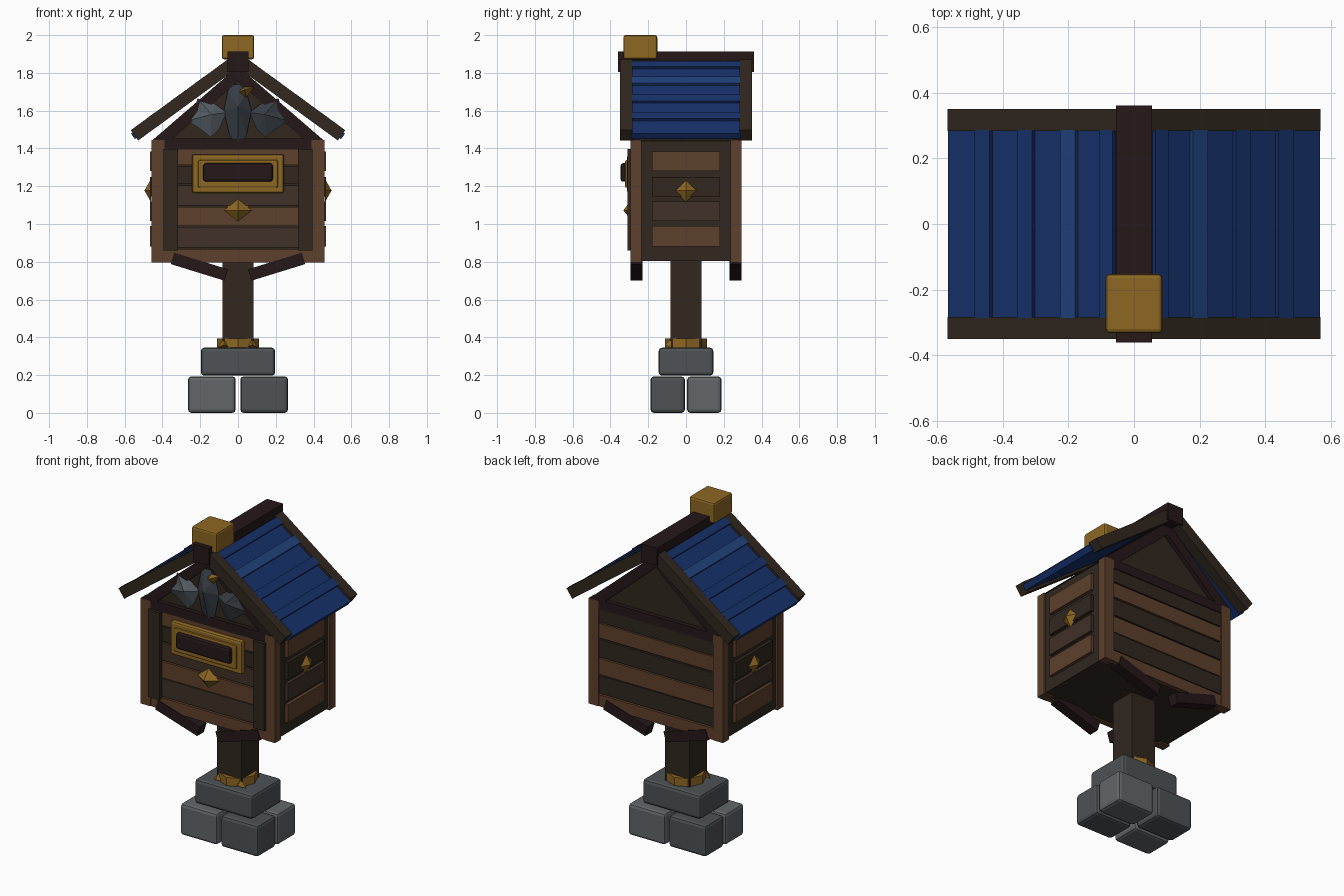
import bpy, bmesh
from math import atan2, hypot, pi, cos, sin
from mathutils import Matrix, Vector

if "Cube" in bpy.data.objects:
    bpy.data.objects.remove(bpy.data.objects["Cube"])


def mat(name, r, g, b):
    m = bpy.data.materials.new(name)
    m.diffuse_color = [(c / 255) ** 2.2 for c in (r, g, b)] + [1]
    m.use_nodes = True
    m.node_tree.nodes["Principled BSDF"].inputs["Base Color"].default_value = m.diffuse_color
    return m


DARK = mat("dark_wood", 52, 43, 36)
MID = mat("mid_wood", 66, 52, 43)
BROWN = mat("brown_wood", 94, 67, 48)
MAROON = mat("maroon_wood", 42, 30, 31)
GOLD = mat("gold", 140, 103, 40)
BLUE = mat("blue_roof", 29, 53, 108)
BLUE2 = mat("blue_batten", 38, 68, 125)
STONE = mat("stone", 78, 83, 85)
STONE2 = mat("light_stone", 98, 102, 104)
FEATHER = mat("feather", 58, 64, 70)
WING = mat("wing_feather", 84, 92, 98)


def finish(name, bm, m, bevel=0, segs=2):
    bmesh.ops.recalc_face_normals(bm, faces=bm.faces)
    me = bpy.data.meshes.new(name)
    bm.to_mesh(me)
    bm.free()
    me.materials.append(m)
    ob = bpy.data.objects.new(name, me)
    bpy.context.collection.objects.link(ob)
    if bevel:
        mod = ob.modifiers.new("bevel", 'BEVEL')
        mod.width, mod.segments = bevel, segs
    return ob


def box(name, x, y, z, m, bevel=0):
    bm = bmesh.new()
    bmesh.ops.create_cube(bm, size=1)
    for v in bm.verts:
        v.co = [(a[0] + a[1]) / 2 + c * (a[1] - a[0]) for a, c in zip((x, y, z), v.co)]
    return finish(name, bm, m, bevel)


def beam(name, p, q, thick, y, m, off=0):
    """Bar from p to q in the xz plane, spanning y, shifted along its normal."""
    d = Vector((q[0] - p[0], 0, q[1] - p[1]))
    n = Vector((-d.z, 0, d.x)).normalized()
    if n.z < 0:
        n = -n
    c = Vector(((p[0] + q[0]) / 2, (y[0] + y[1]) / 2, (p[1] + q[1]) / 2)) + n * off
    bm = bmesh.new()
    bmesh.ops.create_cube(bm, size=1, matrix=Matrix.Translation(c)
                          @ Matrix.Rotation(-atan2(d.z, d.x), 4, 'Y')
                          @ Matrix.Diagonal((d.length, y[1] - y[0], thick, 1)))
    return finish(name, bm, m)


def prism(name, pts, y0, y1, m):
    bm = bmesh.new()
    f = bm.faces.new([bm.verts.new((x, y0, z)) for x, z in pts])
    r = bmesh.ops.extrude_face_region(bm, geom=[f])
    for v in r['geom']:
        if isinstance(v, bmesh.types.BMVert):
            v.co.y = y1
    return finish(name, bm, m)


def faceted(name, pts, base, tip, m):
    """Outline in xz fanned to a raised tip point."""
    bm = bmesh.new()
    vs = [bm.verts.new((x, base, z)) for x, z in pts]
    t = bm.verts.new(tip)
    bm.faces.new(vs)
    for a, b in zip(vs, vs[1:] + vs[:1]):
        bm.faces.new((a, b, t))
    return finish(name, bm, m)


# Stone footing
for i, (sx, sy) in enumerate([(-1, -1), (1, -1), (-1, 1), (1, 1)]):
    xs = sorted((sx * 0.012, sx * 0.265))
    ys = sorted((sy * 0.006, sy * 0.188))
    box(f"base_stone_{i}", xs, ys, (0, 0.193), STONE2 if sx * sy > 0 else STONE, 0.018)
box("top_stone", (-0.197, 0.197), (-0.145, 0.145), (0.197, 0.345), STONE, 0.018)

# Post with gold collar and studs
box("post", (-0.083, 0.083), (-0.083, 0.083), (0.33, 0.82), DARK)
bm = bmesh.new()
bmesh.ops.create_cone(bm, cap_ends=True, segments=8, radius1=0.112, radius2=0.112,
                      depth=0.05, matrix=Matrix.Translation((0, 0, 0.37)))
finish("collar", bm, GOLD)
for s in (-1, 1):
    faceted("collar_stud", [(s * 0.075 - 0.035, 0.345), (s * 0.075 + 0.035, 0.345), (s * 0.075, 0.393)],
            -0.078, (s * 0.075, -0.112, 0.36), GOLD)

# Braces under the house
for s in (-1, 1):
    for y in ((-0.295, -0.23), (0.23, 0.295)):
        beam("brace", (s * 0.062, 0.73), (s * 0.347, 0.818), 0.063, y, MAROON)

# House core, corner posts, bottom rails
box("house_core", (-0.445, 0.445), (-0.272, 0.272), (0.805, 1.45), DARK)
for sx in (-1, 1):
    for sy in (-1, 1):
        box("corner_post", sorted((sx * 0.39, sx * 0.457)), sorted((sy * 0.235, sy * 0.293)),
            (0.797, 1.445), BROWN)
for s in (-1, 1):
    box("bottom_rail", (-0.39, 0.39), sorted((s * 0.26, s * 0.29)), (0.797, 0.868), BROWN)

# Horizontal planks, front and back
rows = [(0.875, 0.985), (0.99, 1.09), (1.098, 1.205), (1.215, 1.305), (1.312, 1.395)]
for (z, f, b) in zip(rows, (MID, BROWN, MID, DARK, BROWN), (DARK, BROWN, DARK, BROWN, DARK)):
    box("front_plank", (-0.39, 0.39), (-0.286, -0.26), z, f)
    box("back_plank", (-0.39, 0.39), (0.26, 0.286), z, b)

# Side boards and side gems
for s in (-1, 1):
    for z, m in (((0.88, 0.99), BROWN), ((1.015, 1.12), MID), ((1.145, 1.25), DARK), ((1.28, 1.385), BROWN)):
        box("side_board", sorted((s * 0.43, s * 0.465)), (-0.18, 0.18), z, m)
    bm = bmesh.new()
    vs = [bm.verts.new((s * 0.46, y, z)) for y, z in ((-0.065, 1.177), (0, 1.115), (0.065, 1.177), (0, 1.24))]
    t = bm.verts.new((s * 0.495, 0, 1.177))
    bm.faces.new(vs)
    for i in range(4):
        bm.faces.new((vs[i], vs[i - 1], t))
    finish("side_gem", bm, GOLD)
    box("front_trim", sorted((s * 0.318, s * 0.395)), (-0.31, -0.27), (0.86, 1.397), DARK)

# Letter slot and front gem
box("slot_frame", (-0.243, 0.243), (-0.312, -0.27), (1.163, 1.368), GOLD, 0.012)
box("slot_inner_rim", (-0.212, 0.212), (-0.322, -0.29), (1.192, 1.338), GOLD, 0.008)
box("slot_flap", (-0.185, 0.185), (-0.347, -0.30), (1.224, 1.322), MAROON, 0.015)
faceted("front_gem", [(-0.083, 1.072), (0, 1.007), (0.083, 1.072), (0, 1.14)], -0.28, (0, -0.332, 1.072), GOLD)

# Gable block with tie beams and rafters at both ends
prism("gable", [(-0.45, 1.44), (0.45, 1.44), (0, 1.83)], -0.265, 0.265, DARK)
for s in (-1, 1):
    y = sorted((s * 0.25, s * 0.292))
    box("tie_beam", (-0.39, 0.39), y, (1.395, 1.452), MAROON)
    for k in (-1, 1):
        prism("gable_rafter", [(k * 0.457, 1.44), (k * 0.36, 1.44), (0, 1.755), (0, 1.835)], *y, MAROON)

# Roof: slabs, raised battens, bargeboards, ridge
eave, top = (0.55, 1.468), (0, 1.869)
for s in (-1, 1):
    pt = lambda x: (s * x, 1.869 - 0.729 * x)
    beam("roof_slab", pt(0.556), pt(0.0), 0.036, (-0.29, 0.29), BLUE)
    for a, b, m in ((0.055, 0.095, BLUE), (0.17, 0.215, BLUE2), (0.30, 0.345, BLUE), (0.43, 0.475, BLUE)):
        beam("roof_batten", pt(a - 0.01), pt(b - 0.01), 0.024, (-0.286, 0.286), m, 0.022)
    for y in ((-0.35, -0.283), (0.283, 0.35)):
        beam("bargeboard", pt(0.548), pt(0.0), 0.067, y, DARK)
box("ridge_beam", (-0.055, 0.055), (-0.36, 0.36), (1.805, 1.912), MAROON)
box("ridge_cap", (-0.086, 0.086), (-0.332, -0.152), (1.872, 2.0), GOLD, 0.012)

# Bird emblem on the front gable
faceted("bird_body", [(-0.035, 1.735), (0.01, 1.74), (0.045, 1.70), (0.072, 1.60), (0.045, 1.47), (0, 1.415),
                      (-0.045, 1.47), (-0.075, 1.60), (-0.055, 1.70)], -0.285, (0, -0.34, 1.62), FEATHER)
for s, m in ((-1, WING), (1, FEATHER)):
    faceted("bird_wing", [(s * 0.06, 1.59), (s * 0.12, 1.635), (s * 0.215, 1.665), (s * 0.23, 1.60), (s * 0.272, 1.545),
                          (s * 0.21, 1.51), (s * 0.145, 1.46), (s * 0.10, 1.50)], -0.285, (s * 0.14, -0.325, 1.58), m)
faceted("beak", [(0.005, 1.70), (0.03, 1.725), (0.085, 1.725), (0.045, 1.67)], -0.30, (0.035, -0.345, 1.71), GOLD)
